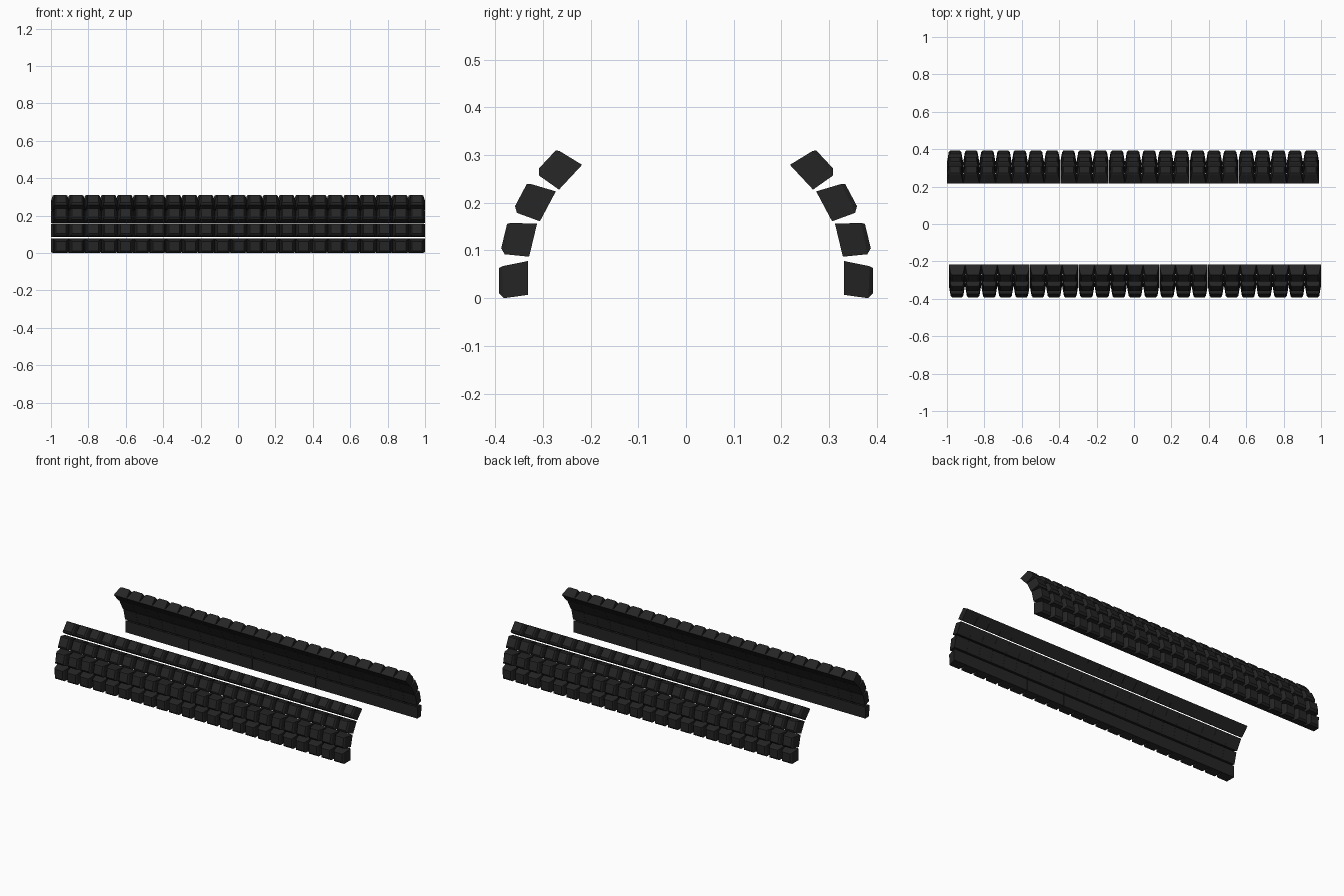
import bpy, bmesh, math

if "Cube" in bpy.data.objects:
    bpy.data.objects.remove(bpy.data.objects["Cube"])

# One rubber-like near-black colour
mat = bpy.data.materials.new("soft_black")
mat.diffuse_color = (0.018, 0.018, 0.018, 1)
mat.use_nodes = True
mat.node_tree.nodes["Principled BSDF"].inputs["Base Color"].default_value = mat.diffuse_color

COUNT, PITCH = 23, 1.99 / 23
# Rows of the curved wall: centre of inner face (y, z) and tilt in degrees
ROWS = [(0.331, 0.0425, 0.0), (0.3205, 0.1215, 13.5),
        (0.2895, 0.1925, 28.0), (0.242, 0.2535, 43.0)]
# Tapered block: (depth top, depth bottom, up top, up bottom, half width)
RINGS = [(0.0, 0.0, 0.0355, -0.0355, 0.0430),
         (0.054, 0.051, 0.0245, -0.0425, 0.0335),
         (0.061, 0.061, 0.0205, -0.0320, 0.0270)]


def add_block(bm, cx, cy, cz, tilt):
    c, s = math.cos(math.radians(tilt)), math.sin(math.radians(tilt))
    loops = []
    for dt, db, ut, ub, hw in RINGS:
        loop = []
        for sx, d, u in ((-1, db, ub), (1, db, ub), (1, dt, ut), (-1, dt, ut)):
            # outward is -y, turned upward by the row tilt
            loop.append(bm.verts.new((cx + sx * hw,
                                      -(cy + d * c - u * s),
                                      cz + d * s + u * c)))
        loops.append(loop)
    bm.faces.new(loops[0][::-1])
    bm.faces.new(loops[-1])
    for a, b in zip(loops, loops[1:]):
        for i in range(4):
            j = (i + 1) % 4
            bm.faces.new((a[i], a[j], b[j], b[i]))


# Each row is one object; the back wall is the front wall turned half a circle
for r, (cy, cz, tilt) in enumerate(ROWS):
    bm = bmesh.new()
    for i in range(COUNT):
        add_block(bm, -0.99 + PITCH * (i + 0.5), cy, cz, tilt)
    bmesh.ops.recalc_face_normals(bm, faces=bm.faces)
    me = bpy.data.meshes.new("block_row")
    bm.to_mesh(me)
    bm.free()
    me.materials.append(mat)
    for side, turn in (("front", 0), ("back", math.pi)):
        ob = bpy.data.objects.new(f"{side}_block_row_{r + 1}", me)
        ob.rotation_euler.z = turn
        bpy.context.collection.objects.link(ob)
